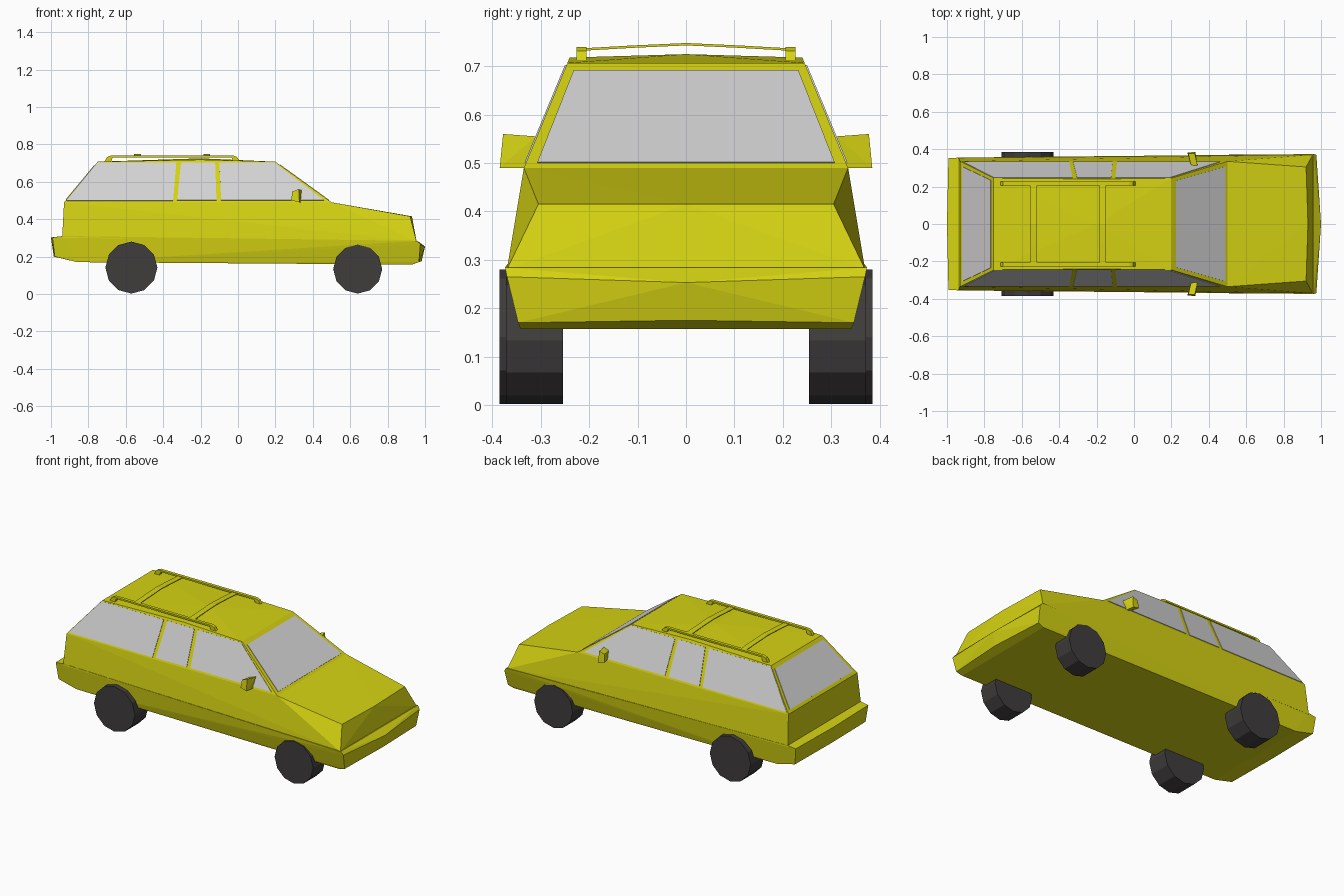
import bpy, bmesh, math
from mathutils import Vector

if "Cube" in bpy.data.objects:
    bpy.data.objects.remove(bpy.data.objects["Cube"])


def material(name, rgb):
    m = bpy.data.materials.new(name)
    m.diffuse_color = (*rgb, 1)
    m.use_nodes = True
    m.node_tree.nodes["Principled BSDF"].inputs["Base Color"].default_value = m.diffuse_color
    return m


YELLOW = material("yellow_paint", (0.67, 0.65, 0.006))
GLASS = material("light_grey_glass", (0.66, 0.65, 0.65))
RUBBER = material("dark_rubber", (0.05, 0.045, 0.045))


def finish(name, bm, mat):
    bmesh.ops.recalc_face_normals(bm, faces=bm.faces[:])
    me = bpy.data.meshes.new(name)
    bm.to_mesh(me)
    bm.free()
    me.materials.append(mat)
    ob = bpy.data.objects.new(name, me)
    bpy.context.collection.objects.link(ob)
    return ob


def hull(name, pts, mat, both_sides=True):
    """Faceted solid around points; (x, y, z) is mirrored to -y when wanted."""
    bm = bmesh.new()
    for x, y, z in pts:
        bm.verts.new((x, y, z))
        if both_sides and y:
            bm.verts.new((x, -y, z))
    res = bmesh.ops.convex_hull(bm, input=bm.verts[:])
    inner = [g for g in res["geom_interior"] if isinstance(g, bmesh.types.BMVert)]
    bmesh.ops.delete(bm, geom=inner, context="VERTS")
    bmesh.ops.dissolve_limit(bm, angle_limit=0.005, verts=bm.verts[:], edges=bm.edges[:])
    return finish(name, bm, mat)


def prism(name, pts, vec, mat):
    """Polygon extruded along a vector."""
    bm = bmesh.new()
    face = bm.faces.new([bm.verts.new(p) for p in pts])
    ext = bmesh.ops.extrude_face_region(bm, geom=[face], use_keep_orig=True)
    moved = [g for g in ext["geom"] if isinstance(g, bmesh.types.BMVert)]
    bmesh.ops.translate(bm, verts=moved, vec=vec)
    return finish(name, bm, mat)


# Lower body with both bumpers
hull("lower_body", [
    (-0.935, 0.355, 0.31), (-0.992, 0.352, 0.302), (-1.0, 0, 0.302),
    (-0.98, 0.342, 0.20), (-0.985, 0, 0.20), (-0.86, 0.342, 0.17),
    (0.93, 0.342, 0.157), (0.967, 0.347, 0.17), (0.982, 0, 0.175),
    (0.975, 0.37, 0.265), (1.0, 0, 0.253), (0.96, 0.374, 0.284),
    (0.95, 0, 0.28)], YELLOW)

# Upper body: doors, bonnet and sloped front wings
hull("upper_body", [
    (-0.94, 0.355, 0.30), (-0.93, 0.335, 0.49), (0.5, 0.335, 0.49),
    (0.92, 0.305, 0.415), (0.93, 0, 0.415), (0.94, 0.346, 0.295),
    (0.95, 0, 0.275), (0.955, 0.37, 0.28)], YELLOW)

# Cabin
BELT, ROOF = (0.335, 0.49), (0.245, 0.707)
SLOPE = (ROOF[0] - BELT[0]) / (ROOF[1] - BELT[1])


def side_y(z):
    return BELT[0] + SLOPE * (z - BELT[1])


hull("cabin", [
    (-0.93, 0.335, 0.49), (0.5, 0.335, 0.49),
    (-0.75, 0.245, 0.707), (0.2, 0.245, 0.707),
    (-0.2, side_y(0.718), 0.718), (-0.2, 0, 0.725)], YELLOW)

# Side windows as thin plates
side_windows = {
    "front_side_window": [(-0.09, 0.5), (0.46, 0.5), (0.195, 0.702), (-0.1, 0.702)],
    "middle_side_window": [(-0.325, 0.5), (-0.115, 0.5), (-0.122, 0.702), (-0.305, 0.702)],
    "rear_side_window": [(-0.917, 0.498), (-0.347, 0.498), (-0.33, 0.702), (-0.752, 0.702)],
}
for s, side in ((1, "left"), (-1, "right")):
    n = Vector((0, s, -SLOPE * 1.0)).normalized()
    for name, prof in side_windows.items():
        pts = [Vector((x, s * side_y(z), z)) - n * 0.003 for x, z in prof]
        prism(side + "_" + name, pts, n * 0.006, GLASS)


# Windscreen and rear window, set in a painted frame
def end_window(name, x_low, x_high, z0, z1, w0, w1):
    def at(z):
        return x_low + (x_high - x_low) * (z - 0.49) / 0.217
    n = Vector((0.217, 0, x_low - x_high)).normalized()
    if x_low < 0:
        n = -n
    pts = [Vector((at(z), y, z)) - n * 0.003
           for y, z in ((-w0, z0), (w0, z0), (w1, z1), (-w1, z1))]
    prism(name, pts, n * 0.006, GLASS)


end_window("windscreen", 0.5, 0.2, 0.5, 0.69, 0.307, 0.232)
end_window("rear_window", -0.93, -0.75, 0.505, 0.688, 0.307, 0.235)

# Wheels: twelve-sided, rear pair larger and wider
for axle, x, r, y_out in (("front", 0.64, 0.131, 0.372), ("rear", -0.57, 0.139, 0.385)):
    for s, side in ((1, "left"), (-1, "right")):
        ring = [(x + r * math.cos(i * math.pi / 6), s * 0.254,
                 r + 0.002 + r * math.sin(i * math.pi / 6)) for i in range(12)]
        prism(side + "_" + axle + "_wheel", ring, (0, s * (y_out - 0.254), 0), RUBBER)

# Door mirrors
for s, side in ((1, "left"), (-1, "right")):
    hull(side + "_door_mirror", [
        (0.34, s * 0.31, 0.555), (0.305, s * 0.315, 0.545),
        (0.335, s * 0.33, 0.49), (0.30, s * 0.33, 0.50),
        (0.325, s * 0.378, 0.56), (0.29, s * 0.376, 0.548),
        (0.328, s * 0.385, 0.49), (0.285, s * 0.382, 0.50)], YELLOW, False)

# Roof rails with feet at both ends
rail = [(-0.715, 0.705), (-0.70, 0.732), (-0.68, 0.74), (-0.025, 0.74), (-0.005, 0.732),
        (0.012, 0.705), (-0.025, 0.705), (-0.035, 0.73), (-0.67, 0.73), (-0.68, 0.705)]
for s, side in ((1, "left"), (-1, "right")):
    prism(side + "_roof_rail", [(x, s * 0.206, z) for x, z in rail], (0, s * 0.02, 0), YELLOW)

# Arched roof crossbars
arch = [(-0.215, 0.737), (-0.11, 0.743), (0, 0.748), (0.11, 0.743), (0.215, 0.737)]
bar = arch + [(y, z - 0.005) for y, z in reversed(arch)]
for name, x in (("rear_crossbar", -0.555), ("front_crossbar", -0.185)):
    prism(name, [(x, y, z) for y, z in bar], (0.036, 0, 0), YELLOW)
